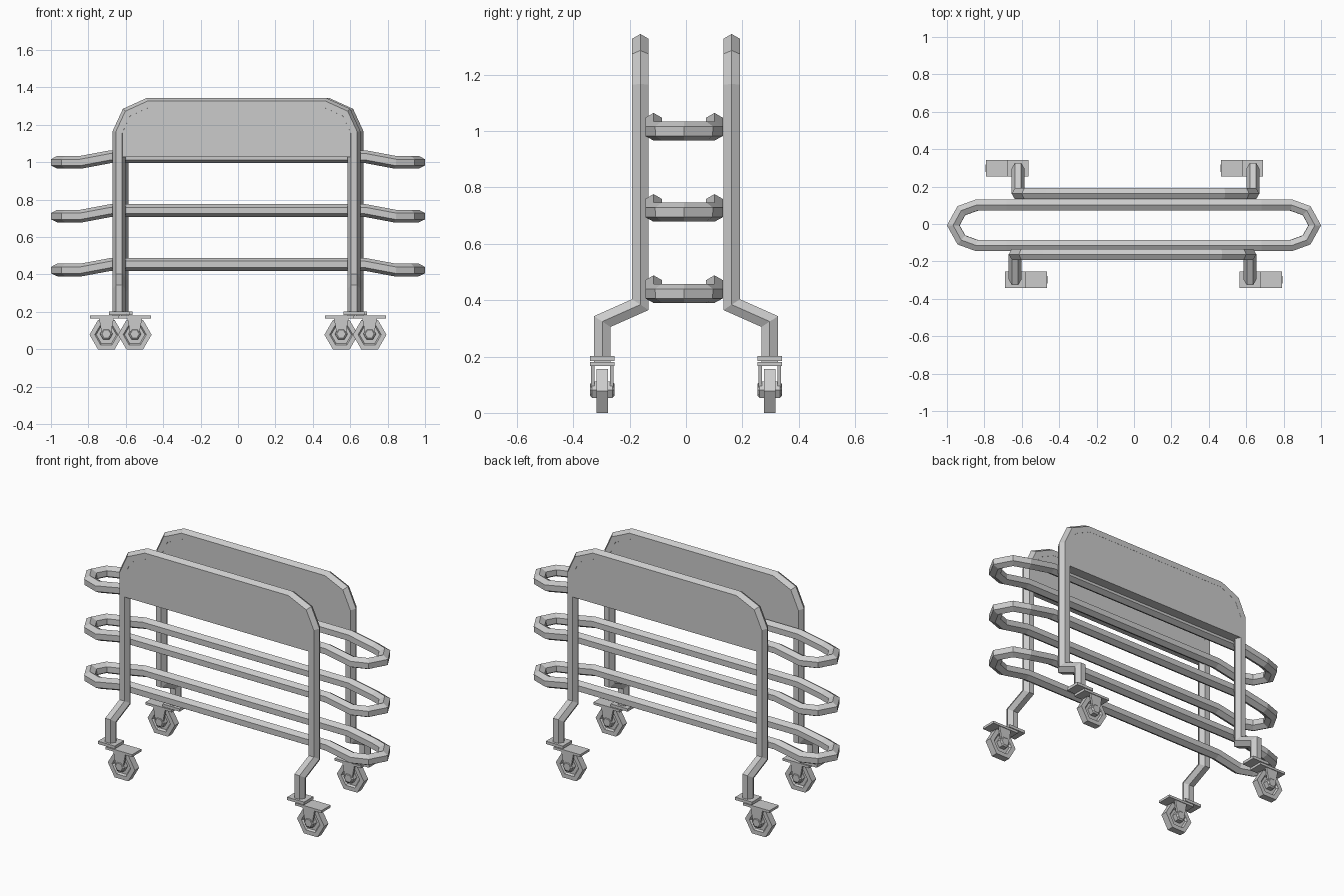
import bpy, bmesh, math
from mathutils import Vector, Matrix

if "Cube" in bpy.data.objects:
    bpy.data.objects.remove(bpy.data.objects["Cube"])

R = 0.034  # hexagonal tube radius


def make_object(name, bm):
    bmesh.ops.recalc_face_normals(bm, faces=bm.faces)
    mesh = bpy.data.meshes.new(name)
    bm.to_mesh(mesh)
    bm.free()
    ob = bpy.data.objects.new(name, mesh)
    bpy.context.collection.objects.link(ob)
    return ob


def hex_tube(bm, path, closed=False):
    """Sweep a hexagon along a path with mitred corners."""
    pts = [Vector(p) for p in path]
    n = len(pts)
    segs = n if closed else n - 1
    t = [(pts[(i + 1) % n] - pts[i]).normalized() for i in range(segs)]
    normals = [Vector((0, 1, 0))]
    for i in range(1, segs):
        normals.append(t[i - 1].rotation_difference(t[i]) @ normals[-1])
    rings = []
    for i in range(n):
        s = i if closed else min(i, segs - 1)
        prev = t[i - 1] if closed or i > 0 else t[0]
        m = (prev + t[s]).normalized()
        side = t[s].cross(normals[s])
        ring = []
        for k in range(6):
            a = k * math.pi / 3
            o = R * (math.cos(a) * side + math.sin(a) * normals[s])
            ring.append(bm.verts.new(pts[i] + o - t[s] * (o.dot(m) / t[s].dot(m))))
        rings.append(ring)
    for i in range(segs):
        a, b = rings[i], rings[(i + 1) % n]
        for k in range(6):
            j = (k + 1) % 6
            bm.faces.new((a[k], a[j], b[j], b[k]))
    if not closed:
        bm.faces.new(rings[0])
        bm.faces.new(rings[-1])


def prism(bm, outline, y, half):
    """Extrude an x-z outline along y."""
    a = [bm.verts.new((x, y - half, z)) for x, z in outline]
    b = [bm.verts.new((x, y + half, z)) for x, z in outline]
    bm.faces.new(a)
    bm.faces.new(b)
    for i in range(len(a)):
        j = (i + 1) % len(a)
        bm.faces.new((a[i], a[j], b[j], b[i]))


def box(bm, x0, x1, y, half, z0, z1):
    prism(bm, [(x0, z0), (x1, z0), (x1, z1), (x0, z1)], y, half)


def lathe_hex(bm, profile, centre, closed=False):
    """Six-sided turning about the y axis from (radius, y) points."""
    rings = [[bm.verts.new(Vector(centre) + Vector((r * math.cos(k * math.pi / 3), y,
              r * math.sin(k * math.pi / 3)))) for k in range(6)] for r, y in profile]
    for i in range(len(rings) if closed else len(rings) - 1):
        a, b = rings[i], rings[(i + 1) % len(rings)]
        for k in range(6):
            j = (k + 1) % 6
            bm.faces.new((a[k], a[j], b[j], b[k]))
    if not closed:
        bm.faces.new(rings[0])
        bm.faces.new(rings[-1])


def add_with_back_copy(name, bm):
    """The back half is the front half turned half way round."""
    front = make_object("front_" + name, bm)
    back = bpy.data.objects.new("back_" + name, front.data)
    back.rotation_euler.z = math.pi
    bpy.context.collection.objects.link(back)


# Tube frame with outward-kicked legs
MID, HALF = -0.008, 0.628
arch = [(-HALF, 1.16), (-0.582, 1.26), (-0.472, 1.31)]
arch = [(MID + x, z) for x, z in arch] + [(MID - x, z) for x, z in reversed(arch)]
foot = [(-0.297, 0.2), (-0.297, 0.324), (-0.162, 0.384)]
path = [(MID - HALF, y, z) for y, z in foot]
path += [(x, -0.162, z) for x, z in arch]
path += [(MID + HALF, y, z) for y, z in reversed(foot)]
bm = bmesh.new()
hex_tube(bm, path)
add_with_back_copy("frame", bm)

# Side panel filling the top of each frame
bm = bmesh.new()
prism(bm, [(MID - HALF, 1.027)] + arch + [(MID + HALF, 1.027)], -0.162, 0.029)
add_with_back_copy("panel", bm)

# Three closed rail loops with dropped ends
for i, z in enumerate((0.424, 0.712, 1.0)):
    quarter = [(0.68, 0.108, 0.03), (0.84, 0.108, 0), (0.923, 0.078, 0)]
    right = [(x, -y, h) for x, y, h in quarter] + [(0.966, 0, 0)] + quarter[::-1]
    loop = right + [(-x, -y, h) for x, y, h in right]
    bm = bmesh.new()
    hex_tube(bm, [(x, y - 0.007, z + h) for x, y, h in loop], closed=True)
    make_object(f"rail_loop_{i + 1}", bm)

# Casters: stepped mounting plates, fork arms, axle and hexagonal wheel
for label, leg in (("left", MID - HALF), ("right", MID + HALF)):
    y, wx, wz = -0.297, leg + 0.084, 0.078
    bm = bmesh.new()
    box(bm, leg - 0.055, leg + 0.057, y, 0.044, 0.184, 0.201)
    box(bm, leg - 0.003, leg + 0.172, y, 0.044, 0.166, 0.18)
    box(bm, leg + 0.01, leg + 0.05, y, 0.03, 0.178, 0.186)
    for s in (-1, 1):
        prism(bm, [(wx - 0.04, 0.168), (wx + 0.04, 0.168), (wx + 0.02, 0.063),
                   (wx - 0.02, 0.063)], y + s * 0.034, 0.006)
    add_with_back_copy(label + "_caster_fork", bm)

    bm = bmesh.new()
    lathe_hex(bm, [(0.09, -0.02), (0.09, 0.02), (0.062, 0.02), (0.054, 0.01),
                   (0.054, -0.01), (0.062, -0.02)], (wx, y, wz), closed=True)
    lathe_hex(bm, [(0.056, -0.008), (0.056, 0.008)], (wx, y, wz))
    lathe_hex(bm, [(0.024, -0.043), (0.034, -0.036), (0.034, 0.036), (0.024, 0.043)],
              (wx, y, wz + 0.004))
    add_with_back_copy(label + "_caster_wheel", bm)
